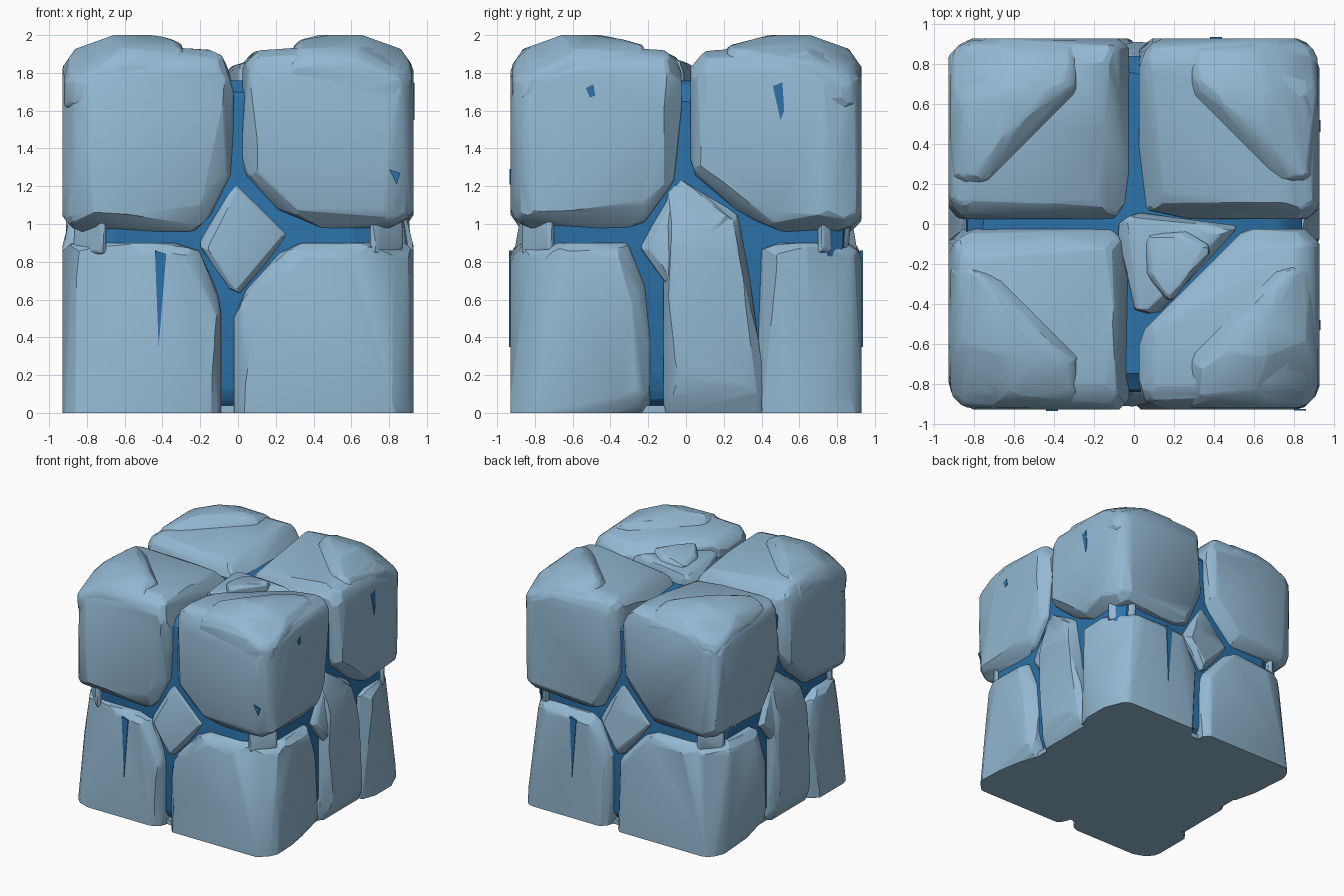
import bpy, bmesh, random
from itertools import product
from math import sin
from mathutils import Vector

if "Cube" in bpy.data.objects:
    bpy.data.objects.remove(bpy.data.objects["Cube"])
rng = random.Random(4)


def material(name, rgb):
    m = bpy.data.materials.new(name)
    m.use_nodes = True
    m.diffuse_color = (*rgb, 1)
    m.node_tree.nodes["Principled BSDF"].inputs["Base Color"].default_value = (*rgb, 1)
    return m


PALE = material("pale blue stone", (0.29, 0.475, 0.635))
DEEP = material("deep blue crack", (0.025, 0.17, 0.40))


def box(x, y, z):
    return list(product(x, y, z))


def prism(outline, axis, near, far):
    """Extrude a 2D outline along axis 0, 1 or 2."""
    pts = []
    for u, v in outline:
        for d in (near, far):
            p = [u, v]
            p.insert(axis, d)
            pts.append(p)
    return pts


def slice_off(bm, point, normal):
    """Remove everything on the normal's side and cap the cut."""
    geom = bm.verts[:] + bm.edges[:] + bm.faces[:]
    bmesh.ops.bisect_plane(bm, geom=geom, dist=1e-5, plane_co=point,
                           plane_no=normal, clear_outer=True)
    rim = [e for e in bm.edges if e.is_boundary]
    if rim:
        bmesh.ops.edgeloop_fill(bm, edges=rim)
    bmesh.ops.recalc_face_normals(bm, faces=bm.faces[:])


def hew(bm, depth, limit):
    """Chisel every sharp edge of a convex stone with an uneven chamfer, finer on blunt edges."""
    planes = []
    for e in bm.edges:
        angle = e.calc_face_angle(0) if len(e.link_faces) == 2 else 0
        if angle > limit:
            n = (e.link_faces[0].normal + e.link_faces[1].normal).normalized()
            mid = (e.verts[0].co + e.verts[1].co) / 2
            tilt = Vector([rng.uniform(-0.07, 0.07) for _ in range(3)])
            d = depth * 2 * sin(angle / 2) ** 2 * rng.uniform(0.75, 1.2)
            planes.append((mid - n * d, n + tilt))
    for point, normal in planes:
        slice_off(bm, point, normal)


def stone(name, points, cuts=(), depth=0.05, mat=PALE, turn=1):
    """Convex stone from hull points, planar cuts and hewn edges; turn=-1 spins it half round."""
    bm = bmesh.new()
    for p in points:
        bm.verts.new(p)
    bmesh.ops.convex_hull(bm, input=bm.verts[:])
    bmesh.ops.recalc_face_normals(bm, faces=bm.faces[:])
    for point, normal in cuts:
        slice_off(bm, Vector(point), Vector(normal))
    if depth:
        hew(bm, depth, 0.4)
        hew(bm, depth * 0.3, 0.45)
    slice_off(bm, Vector((0, 0, 0)), Vector((0, 0, -1)))
    bmesh.ops.dissolve_limit(bm, angle_limit=0.01, verts=bm.verts[:], edges=bm.edges[:])
    for v in bm.verts:
        v.co.x *= turn
        v.co.y *= turn
    mesh = bpy.data.meshes.new(name)
    bm.to_mesh(mesh)
    bm.free()
    mesh.materials.append(mat)
    ob = bpy.data.objects.new(name, mesh)
    bpy.context.collection.objects.link(ob)
    bpy.ops.object.select_all(action="DESELECT")
    ob.select_set(True)
    bpy.context.view_layer.objects.active = ob
    bpy.ops.object.shade_smooth_by_angle(angle=0.4)


# Dark core that shows at the bottom of the cracks, closed below by a pale base
stone("crack_core", box((-.84, .84), (-.84, .84), (.02, 1.76)), depth=.06, mat=DEEP)
stone("base", box((-.83, .83), (-.83, .83), (0, .04)), depth=0)

# Everything on the +x half is repeated half a turn round
R = .93
for turn, side in ((1, "first"), (-1, "second")):
    def add(name, points, cuts=(), depth=.05, mat=PALE):
        stone(f"{name}_{side}", points, cuts, depth, mat, turn)

    for s, tag in ((-1, "a"), (1, "b")):
        # Upper corner stones, domed outside and falling toward the middle
        dome = [((R, 0, 1.83), (1, 0, .7)), ((0, s * R, 1.83), (0, s, .7)),
                ((.7, 0, 1.985), (.36, 0, 1)), ((0, s * .7, 1.985), (0, s * .36, 1)),
                ((.71, s * .71, 1.95), (.5, s * .5, 1)), ((.885, s * .885, 0), (1, s, 0))]
        cuts = dome + [((.5, s * .5, 1.925), (-.07, -s * .07, 1))]
        if s < 0:
            cuts += [((.03, 0, 1.27), (-1, 0, -.95)), ((0, -.03, 1.27), (0, .85, -.62))]
            if turn == 1:
                cuts.append(((.12, -.46, 0), (-.7, .7, 0)))
        else:
            cuts += [((0, .03, 1.27), (0, -.7, -.85)), ((.04, 0, 1.26), (-.9, 0, -.45))]
            if turn == 1:
                cuts.append(((.02, .08, 0), (-.1, -.48, 0)))
        floor = .98 if s < 0 else .96
        add("upper_stone_" + tag, box((.025, R), (s * .025, s * R), (floor, 2)), cuts, .055)

        # Raised lumps on the outer top corners
        lump_cuts = dome + [((.5, s * .5, 1.97), (-1, -s, 1)),
                            ((.3, s * .6, 1.95), (-1, 0, .4))]
        add("top_lump_" + tag, box((.2, .92), (s * .2, s * .92), (1.6, 2)), lump_cuts, .03)

        # Pale rubble closing the cracks at the vertical corners
        add("corner_rubble_" + tag, box((.7, .87), (s * .7, s * .87), (.84, 1.04)),
            [((.8, s * .8, 0), (1, s, 0))], .01)

    # Lower corner stone beside the front crack
    add("lower_stone_a", box((-.02, R), (-R, -.19), (-.2, .9)),
        [((-.02, 0, .58), (-1, 0, .9)), ((0, -.19, .6), (0, 1, .4)),
         ((.82, -.82, .9), (1, -1, .13)), ((R, -.3, .05), (.7, .25, -1))], .045)

    # Lower stone on the other corner, and its tall neighbour
    add("lower_stone_b", box((.09, R), (.2, R), (-.2, .9)),
        [((.09, 0, .6), (-1, 0, .45)), ((0, .4, .05), (0, -1, -.05)),
         ((.82, .82, .9), (1, 1, .13))], .04)
    add("lower_stone_side", box((.1, R), (-.12, .5), (-.2, 1.24)),
        [((0, .43, .05), (0, 1, .14)), ((0, 0, 1.25), (0, .75, 1)),
         ((.9, 0, 1.0), (1, 0, .25)), ((R, 0, .14), (1, 0, -.5))], .03)

    # Tapering crack in the lower stone
    add("lower_crack", prism([(.38, .84), (.44, .86), (.43, .6), (.42, .35)], 1, .92, .936),
        depth=0, mat=DEEP)

    # Diamond stones where the cracks meet
    add("front_diamond", prism([(0, 1.27), (.28, .94), (-.01, .61), (-.21, .89)], 1, -.92, -.5),
        [((0, -.88, .95), (.1, -1, .12))], .022)
    add("side_diamond", prism([(-.03, 1.27), (.3, 1), (-.04, .6), (-.25, .88)], 0, .91, .5),
        [((.89, 0, 1), (1, -.1, .15))], .022)

# Top wedge stone with a small ridge plate
wedge = [(-.09, -.01), (0, .06), (.53, -.01), (.13, -.44), (.01, -.46)]
stone("top_wedge", prism(wedge, 2, 1.5, 1.87), [((.2, -.15, 1.86), (-.08, .04, 1))], .02)
ridge = [(.06, -.05), (.25, -.03), (.4, -.12), (.18, -.4), (.06, -.25)]
stone("top_ridge", prism(ridge, 2, 1.7, 1.93), [((.2, -.18, 1.9), (-.15, .1, 1))], .02)

# Small dark chips on the upper stones
for name, chip, axis, face in (
        ("side_chip_back", [(.46, 1.73), (.51, 1.75), (.52, 1.6), (.5, 1.55)], 0, R),
        ("side_chip_front", [(-.53, 1.72), (-.49, 1.74), (-.48, 1.68), (-.51, 1.67)], 0, R),
        ("front_chip", [(.8, 1.29), (.86, 1.27), (.84, 1.21)], 1, -R)):
    stone(name, prism(chip, axis, face - .004, face + .004), depth=0, mat=DEEP)
